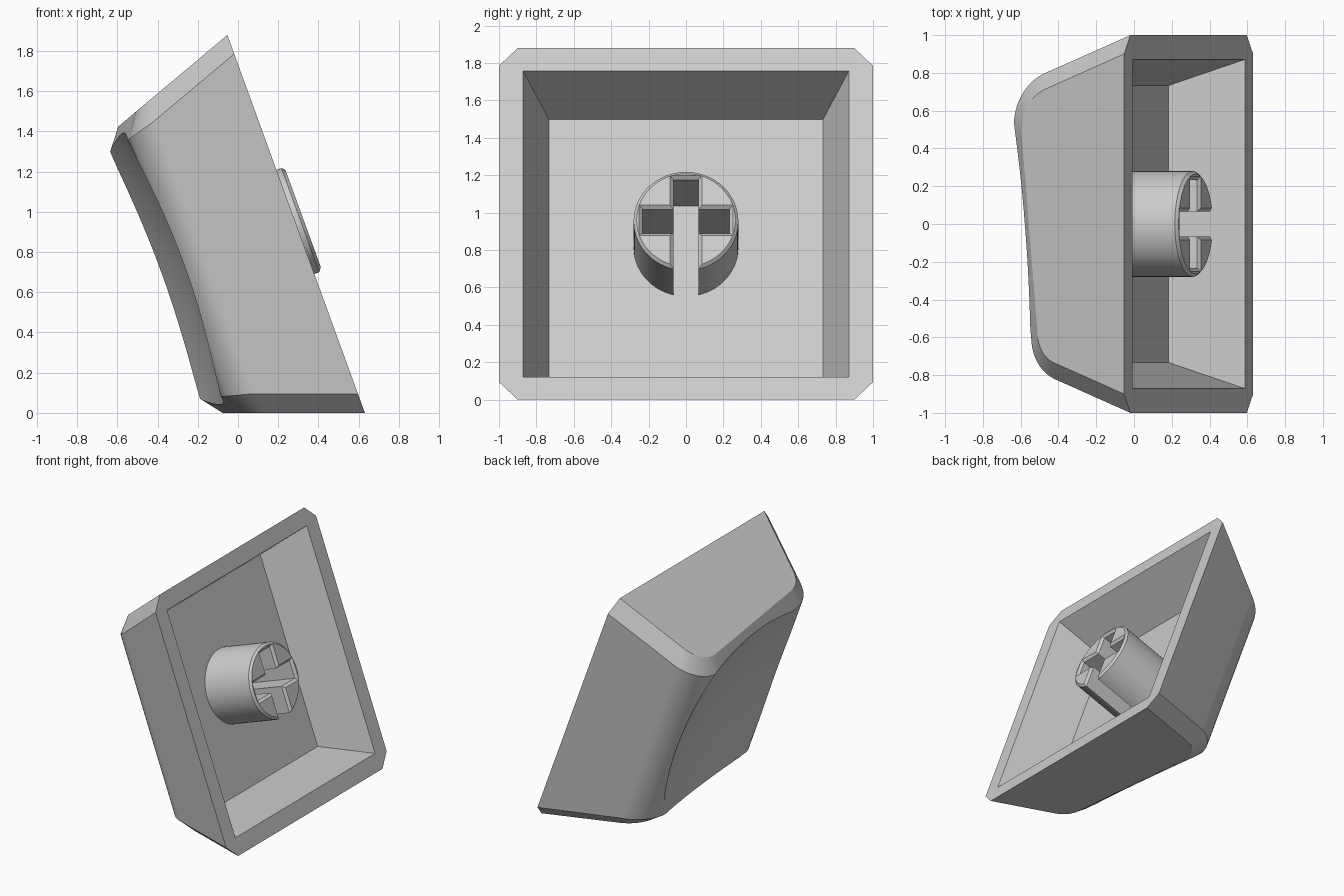
import bpy, bmesh, math
from mathutils import Matrix, Vector

cube = bpy.data.objects.get("Cube")
if cube:
    bpy.data.objects.remove(cube, do_unlink=True)

# Local frame: X across, Y depth, Z from open rim to dished top; then tilted
TILT = math.radians(20)
SLOPE = math.tan(TILT)
S, C = math.sin(TILT), math.cos(TILT)
POSE = Matrix(((-S, 0, -C, 0.289), (0, 1, 0, 0), (C, 0, -S, 0.94), (0, 0, 0, 1)))
TOP_SLOPE = 0.098

grey = bpy.data.materials.new("light grey plastic")
grey.use_nodes = True
COLOUR = (0.61, 0.61, 0.61, 1)
grey.diffuse_color = COLOUR
grey.node_tree.nodes["Principled BSDF"].inputs["Base Color"].default_value = COLOUR


def loft(name, rings):
    """Solid joining closed rings that have equal point counts."""
    bm = bmesh.new()
    loops = [[bm.verts.new(p) for p in ring] for ring in rings]
    n = len(loops[0])
    for a, b in zip(loops, loops[1:]):
        for i in range(n):
            j = (i + 1) % n
            bm.faces.new((a[i], a[j], b[j], b[i]))
    bm.faces.new(loops[0])
    bm.faces.new(loops[-1])
    bmesh.ops.recalc_face_normals(bm, faces=bm.faces)
    mesh = bpy.data.meshes.new(name)
    bm.to_mesh(mesh)
    bm.free()
    mesh.materials.append(grey)
    obj = bpy.data.objects.new(name, mesh)
    bpy.context.collection.objects.link(obj)
    return obj


def rect(hx, hy, z, x=0):
    return [(x - hx, -hy, z), (x + hx, -hy, z), (x + hx, hy, z), (x - hx, hy, z)]


def circle(r, z, x=0, n=64):
    return [(x + r * math.cos(math.tau * i / n), r * math.sin(math.tau * i / n), z) for i in range(n)]


def cut(obj, cutter):
    cutter.hide_render = True
    mod = obj.modifiers.new("cut", 'BOOLEAN')
    mod.operation, mod.solver, mod.object = 'DIFFERENCE', 'EXACT', cutter
    bpy.context.view_layer.objects.active = obj
    bpy.ops.object.modifier_apply(modifier=mod.name)
    bpy.data.objects.remove(cutter, do_unlink=True)


def finish(obj):
    bpy.ops.object.select_all(action='DESELECT')
    obj.select_set(True)
    bpy.context.view_layer.objects.active = obj
    bpy.ops.object.shade_smooth_by_angle(angle=math.radians(20))
    obj.matrix_world = POSE


def fillet(a, corner, b, radius, steps=16):
    """Arc rounding a corner between the directions to a and b."""
    da, db = (a - corner).normalized(), (b - corner).normalized()
    half = da.angle(db) / 2
    centre = corner + (da + db).normalized() * radius / math.sin(half)
    start = corner + da * radius / math.tan(half) - centre
    end = corner + db * radius / math.tan(half) - centre
    sweep = math.pi - 2 * half
    return [centre + (start * math.sin((1 - t) * sweep) + end * math.sin(t * sweep)) / math.sin(sweep)
            for t in (i / steps for i in range(steps + 1))]


def side_profile(base, top, back_radius, front_radius):
    """Rounded trapezoid with a sloping top, as (y, z)."""
    yb = (base - SLOPE * top) / (1 + SLOPE * TOP_SLOPE)
    yf = -(base - SLOPE * top) / (1 - SLOPE * TOP_SLOPE)
    back, front = (Vector((y, top + TOP_SLOPE * y)) for y in (yb, yf))
    foot_b, foot_f = Vector((base, 0)), Vector((-base, 0))
    return ([foot_b] + fillet(foot_b, back, front, back_radius)
            + fillet(back, front, foot_f, front_radius) + [foot_f])


# Cap shell: side profiles lofted across, the chamfer narrowing near the top
outer = [(0.9 - SLOPE * z + 0.1 * max(0, z - 0.5), y, z) for y, z in side_profile(1.0, 0.698, 0.30, 0.23)]
inner = [(1 - SLOPE * z, y, z) for y, z in side_profile(0.9, 0.618, 0.23, 0.16)]
mirrored = [[(-x, y, z) for x, y, z in ring] for ring in (inner, outer)]
shell = loft("cap_shell", mirrored + [outer, inner])

# Shallow spherical dish scooped along the sloping top
dish = [circle(0.04 + 0.06 * i, 0.58 + (0.04 + 0.06 * i) ** 2 / 6.4) for i in range(21)] + [circle(1.24, 1.5)]
cut(shell, loft("dish_cutter", [[(x, y, z + TOP_SLOPE * y) for x, y, z in ring] for ring in dish]))

# Tapered hollow
cut(shell, loft("hollow_cutter", [rect(h, h, z) for h, z in ((0.871 + 0.1 * SLOPE, -0.1), (0.733, 0.38))]))
finish(shell)

# Stem with a chamfered tip and a cross slot open on one side
SHIFT = 0.006
stem = loft("stem", [circle(r, z, SHIFT) for r, z in ((0.264, -0.042), (0.28, -0.026), (0.28, 0.38))])
EDGE = 0.018
for hx, hy, x in ((0.068, 0.233, SHIFT), (0.32, 0.067, SHIFT - 0.085)):
    levels = ((EDGE, -0.1), (EDGE, -0.042), (0, -0.024), (0, 0.5))
    cut(stem, loft("slot_cutter", [rect(hx + e, hy + e, z, x) for e, z in levels]))
finish(stem)
